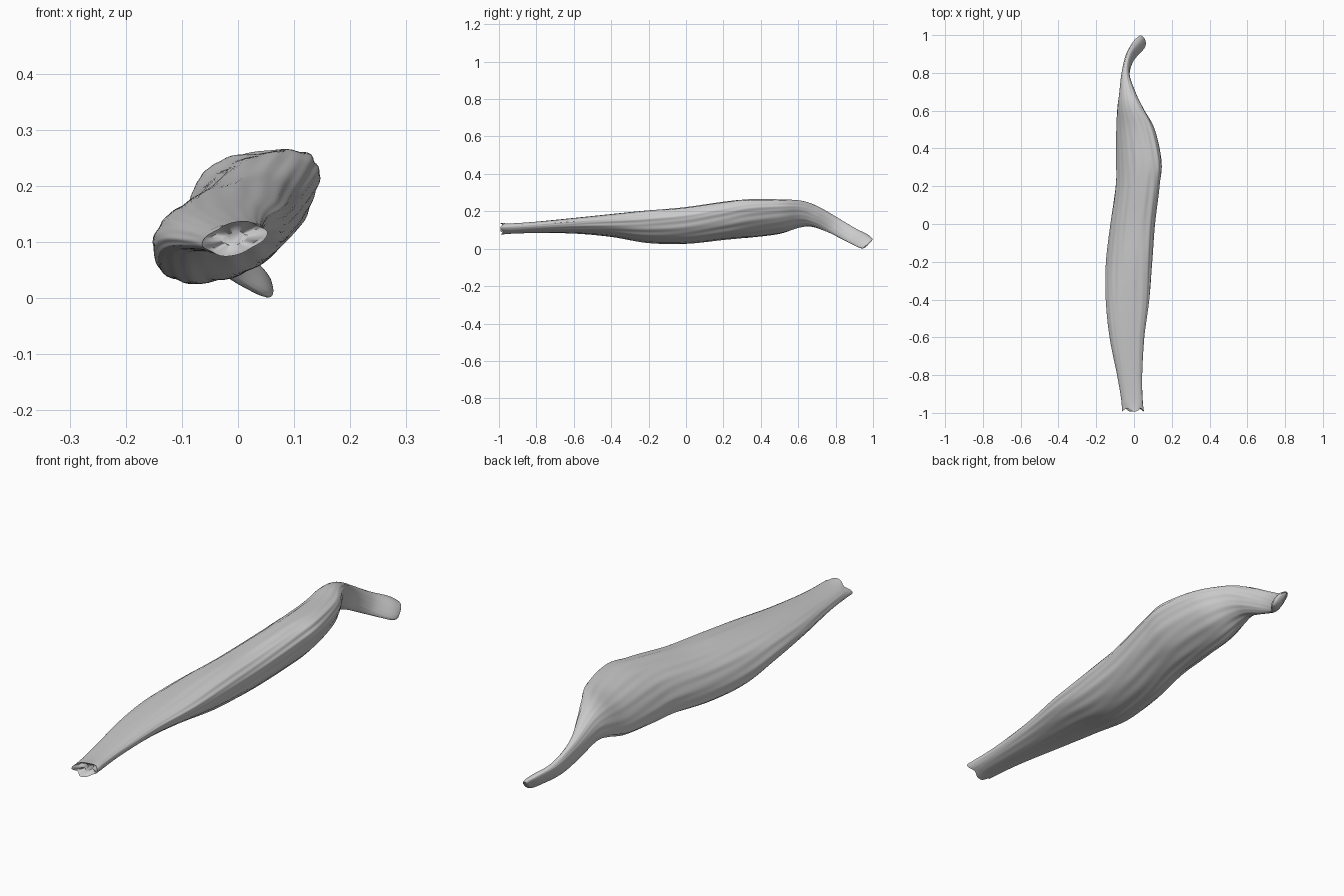
import bpy, bmesh, math
from mathutils import Vector

if "Cube" in bpy.data.objects:
    bpy.data.objects.remove(bpy.data.objects["Cube"])

# Cross-sections: x left, x right, (y, z) of lower edge, (y, z) of upper edge, diagonal lean
SECTIONS = [
    (-.065, .053, -.985, .074, -.985, .138, .35),
    (-.068, .047, -.93, .080, -.93, .136, .35),
    (-.09, .045, -.80, .083, -.80, .145, .35),
    (-.13, .057, -.60, .080, -.60, .165, .36),
    (-.152, .085, -.40, .062, -.40, .186, .36),
    (-.15, .10, -.20, .028, -.20, .207, .40),
    (-.127, .115, 0, .024, 0, .224, .42),
    (-.10, .14, .20, .045, .20, .252, .45),
    (-.097, .15, .33, .056, .33, .266, .50),
    (-.096, .113, .50, .078, .50, .264, .52),
    (-.09, .050, .605, .110, .62, .257, .42),
    (-.08, .012, .67, .115, .705, .227, .20),
    (-.068, -.022, .76, .085, .81, .167, .0),
    (-.045, -.002, .85, .040, .905, .110, -.30),
    (-.005, .053, .92, .006, .972, .076, -.55),
    (.022, .063, .945, .001, .996, .054, -.50),
]
SEG, STEPS = 96, 10


def spline(a, b, c, d, t):
    """Catmull-Rom blend of four section tuples."""
    return [.5 * (2 * q + (r - p) * t + (2 * p - 5 * q + 4 * r - s) * t * t
                  + (3 * q - p - 3 * r + s) * t ** 3) for p, q, r, s in zip(a, b, c, d)]


def full(v):
    """Slightly squared-off sine or cosine."""
    return math.copysign(abs(v) ** .9, v)


def ring(sec, u, scale=1.0, push=0.0):
    x0, x1, yb, zb, yt, zt, lean = sec
    w, phi = (x1 - x0) / 2, math.asin(max(-.95, min(.95, lean)))
    fade = math.sin(math.pi * min(1, max(0, u))) ** .7
    flare = max(0, 1 - u * 18)
    pts = []
    for i in range(SEG):
        t = 2 * math.pi * i / SEG
        # flattened underside on the right
        k = 1 - .08 * fade * max(0, math.cos(t + .9)) ** 2
        # fibre grooves that drift around the belly
        k -= .012 * fade * (1 + math.sin(11 * t + 9 * u + math.sin(7 * u + 2 * t)))
        k -= .010 * fade * (1 + math.sin(19 * t - 26 * u + math.sin(3 * t)))
        # notched cut end
        k -= .16 * flare * (1 - math.cos(4 * t + .6)) / 2
        k *= scale
        v = .5 + .5 * k * full(math.sin(t + phi))
        ruffle = -.008 * flare * math.cos(4 * t + .6)
        pts.append(Vector(((x0 + x1) / 2 + w * k * full(math.cos(t)),
                           yb + (yt - yb) * v + push + ruffle, zb + (zt - zb) * v)))
    return pts


# Lofted muscle belly and strap tendon, with a slightly hollow cut end
rings = [ring(SECTIONS[0], 0, .4, .022), ring(SECTIONS[0], 0, .8, .012)]
n = len(SECTIONS)
for i in range(n - 1):
    quad = [SECTIONS[max(0, min(n - 1, j))] for j in range(i - 1, i + 3)]
    for s in range(STEPS):
        u = (i + s / STEPS) / (n - 1)
        rings.append(ring(spline(*quad, s / STEPS), u))
# Rounded tendon tip
for scale, push in ((1, 0), (.85, .006), (.5, .010)):
    rings.append(ring(SECTIONS[-1], 1, scale, push))

bm = bmesh.new()
loops = [[bm.verts.new(p) for p in r] for r in rings]
for a, b in zip(loops, loops[1:]):
    for i in range(SEG):
        j = (i + 1) % SEG
        bm.faces.new((a[i], a[j], b[j], b[i]))
bm.faces.new(loops[0])
bm.faces.new(loops[-1])
bmesh.ops.recalc_face_normals(bm, faces=bm.faces)

mesh = bpy.data.meshes.new("muscle")
bm.to_mesh(mesh)
bm.free()
muscle = bpy.data.objects.new("muscle", mesh)
bpy.context.collection.objects.link(muscle)
bpy.context.view_layer.objects.active = muscle
muscle.select_set(True)
bpy.ops.object.shade_smooth_by_angle(angle=math.radians(50))
